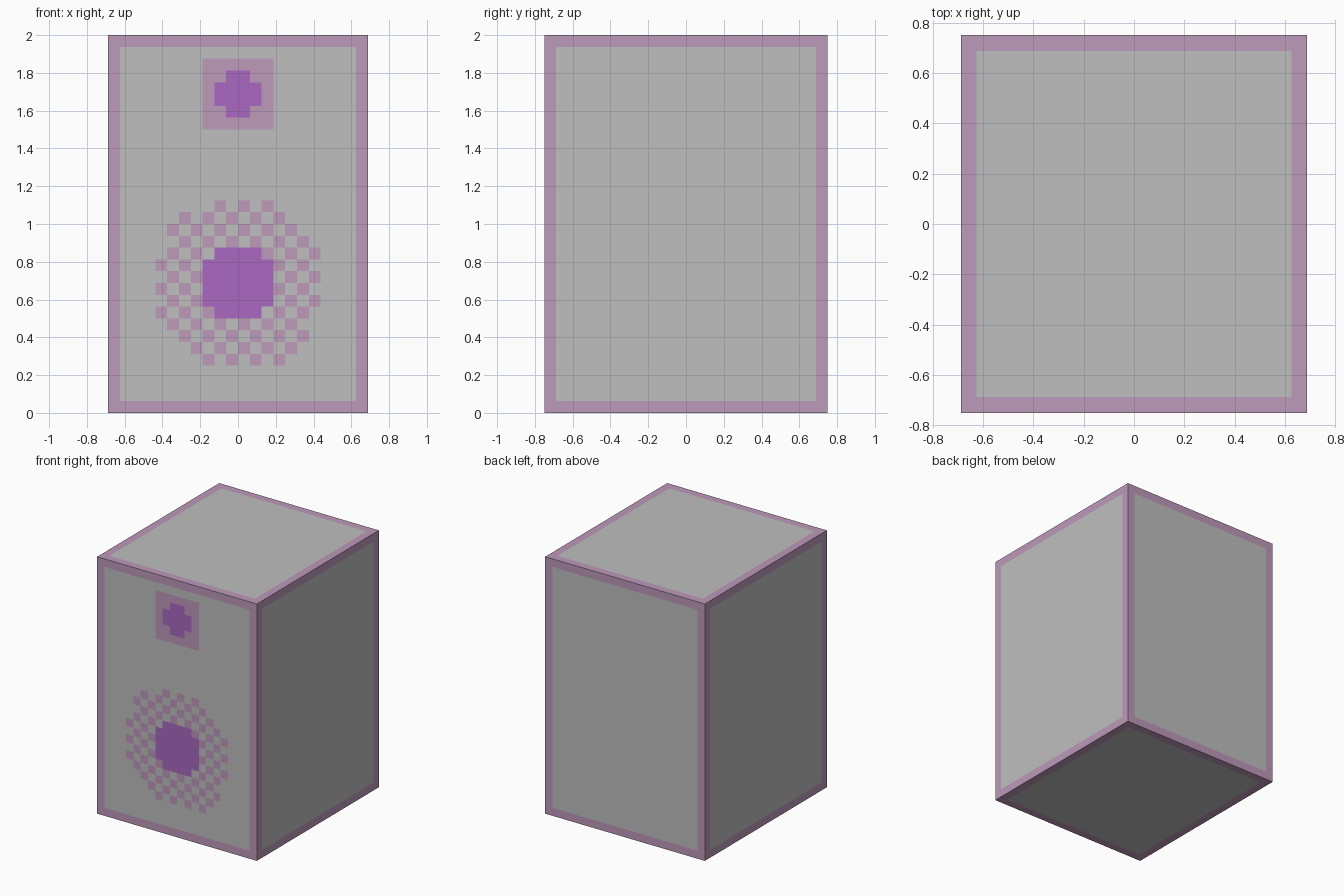
import bpy, bmesh
from math import floor, radians
from mathutils import Matrix, Vector

cube = bpy.data.objects.get("Cube")
if cube:
    bpy.data.objects.remove(cube)

V = 0.0625                       # one block
COLS, DEEP, ROWS = 22, 24, 32    # cabinet size in blocks


def material(name, rgb):
    m = bpy.data.materials.new(name)
    m.use_nodes = True
    m.diffuse_color = (*rgb, 1)
    m.node_tree.nodes["Principled BSDF"].inputs["Base Color"].default_value = (*rgb, 1)
    return m


MATS = [material("grey", (0.52, 0.52, 0.52)),
        material("dusty pink", (0.51, 0.32, 0.49)),
        material("purple", (0.40, 0.14, 0.53))]
GREY, PINK, PURPLE = range(3)


def finish(bm, name):
    mesh = bpy.data.meshes.new(name)
    bm.to_mesh(mesh)
    bm.free()
    for m in MATS:
        mesh.materials.append(m)
    obj = bpy.data.objects.new(name, mesh)
    bpy.context.collection.objects.link(obj)
    return obj


def disc(bottom, upper_half):
    """Cells of a blocky disc, from the half widths of its rows."""
    rows = upper_half + upper_half[::-1]
    return {(i, bottom + r) for r, h in enumerate(rows) for i in range(-h, h)}


def cell(face):
    c = face.calc_center_median()
    return floor(c.x / V), floor(c.z / V)


# Stepped recesses, outermost first
woofer = [disc(2, [3, 5, 7, 7, 8, 8, 9, 9, 9]),
          disc(4, [3, 5, 6, 6, 7, 7, 7]),
          disc(6, [3, 4, 5, 5, 5]),
          disc(8, [2, 3, 3])]
tweeter = [disc(23, [2, 3, 4, 4]), disc(24, [2, 3, 3])]
tweeter_pink = disc(24, [3, 3, 3])
tweeter_dot = disc(25, [1, 2])


def front_colour(i, k):
    if (i, k) in woofer[3] or (i, k) in tweeter_dot:
        return PURPLE
    if (i, k) in tweeter_pink:
        return PINK
    if ((i, k) in woofer[1] or (i, k) == (3, 4)) and (i + k) % 2:
        return PINK
    if i in (-COLS // 2, COLS // 2 - 1) or k in (0, ROWS - 1):
        return PINK
    return GREY


# Front baffle: grid of blocks pushed in ring by ring
bm = bmesh.new()
place = (Matrix.Translation((0, -DEEP * V / 2, ROWS * V / 2))
         @ Matrix.Rotation(radians(90), 4, 'X')
         @ Matrix.Diagonal((COLS * V / 2, ROWS * V / 2, 1, 1)))
bmesh.ops.create_grid(bm, x_segments=COLS, y_segments=ROWS, size=1, matrix=place)
for ring in woofer + tweeter:
    bm.normal_update()
    floor_faces = [f for f in bm.faces if abs(f.normal.y) > 0.5 and cell(f) in ring]
    out = bmesh.ops.extrude_face_region(bm, geom=floor_faces)
    moved = [g for g in out["geom"] if isinstance(g, bmesh.types.BMVert)]
    bmesh.ops.translate(bm, verts=moved, vec=Vector((0, V, 0)))
bm.normal_update()
for f in bm.faces:
    f.material_index = front_colour(*cell(f)) if abs(f.normal.y) > 0.5 else GREY
finish(bm, "front_baffle")

# Cabinet: open-fronted box, each side a grey panel in a pink rim
bm = bmesh.new()
bmesh.ops.create_cube(bm, size=1, matrix=Matrix.Translation((0, 0, ROWS * V / 2))
                      @ Matrix.Diagonal((COLS * V, DEEP * V, ROWS * V, 1)))
bm.normal_update()
front = [f for f in bm.faces if f.normal.y < -0.5]
bmesh.ops.delete(bm, geom=front, context='FACES_ONLY')
panels = list(bm.faces)
rims = bmesh.ops.inset_individual(bm, faces=panels, thickness=V, use_even_offset=True)
for f in rims["faces"]:
    f.material_index = PINK
for f in panels:
    f.material_index = GREY
finish(bm, "cabinet")
